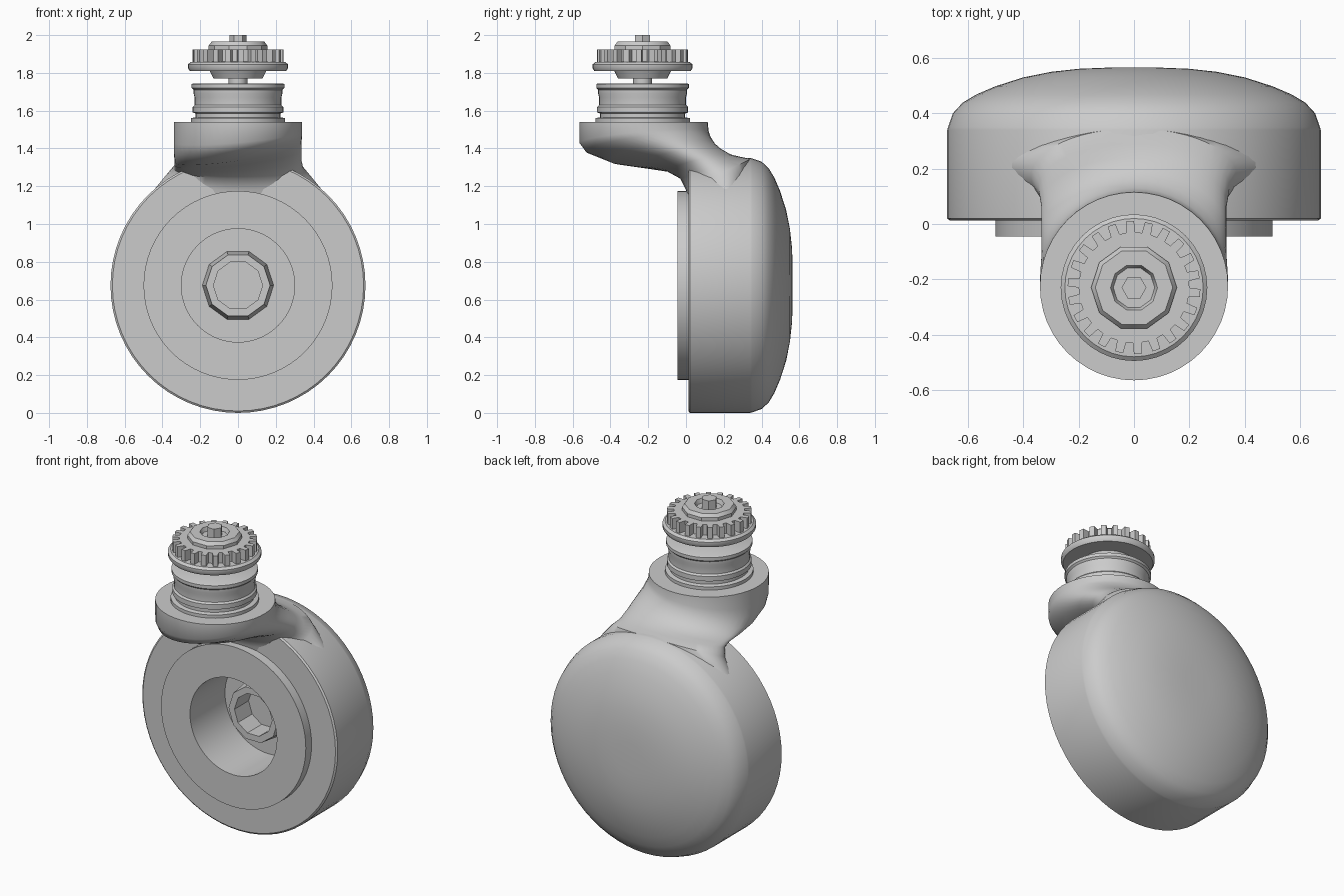
import bpy, bmesh, math
from mathutils import Vector

cube = bpy.data.objects.get("Cube")
if cube:
    bpy.data.objects.remove(cube, do_unlink=True)

GREY = (0.6, 0.6, 0.6, 1)
mat = bpy.data.materials.new("plain_grey")
mat.use_nodes = True
mat.diffuse_color = GREY
mat.node_tree.nodes["Principled BSDF"].inputs["Base Color"].default_value = GREY

WHEEL_Z, STEM_Y, TAU = 0.675, -0.23, math.tau


def build(name, rings, angle=35, caps=True):
    """Skin a list of equal-length point rings, with optional end caps."""
    bm = bmesh.new()
    loops = [[bm.verts.new(p) for p in ring] for ring in rings]
    n = len(loops[0])
    for a, b in zip(loops, loops[1:]):
        for i in range(n):
            j = (i + 1) % n
            bm.faces.new((a[i], a[j], b[j], b[i]))
    if caps:
        bm.faces.new(loops[0])
        bm.faces.new(loops[-1])
    bmesh.ops.remove_doubles(bm, verts=bm.verts, dist=1e-5)
    bmesh.ops.recalc_face_normals(bm, faces=bm.faces)
    me = bpy.data.meshes.new(name)
    bm.to_mesh(me)
    bm.free()
    me.materials.append(mat)
    ob = bpy.data.objects.new(name, me)
    bpy.context.collection.objects.link(ob)
    bpy.ops.object.select_all(action="DESELECT")
    ob.select_set(True)
    bpy.context.view_layer.objects.active = ob
    bpy.ops.object.shade_smooth_by_angle(angle=math.radians(angle))


def circle(n):
    return [(math.cos(TAU * i / n), math.sin(TAU * i / n)) for i in range(n)]


def turn_y(name, profile, n=64, caps=True):
    build(name, [[(r * c, y, WHEEL_Z + r * s) for c, s in circle(n)]
                 for r, y in profile], caps=caps)


def turn_z(name, profile, n=40):
    build(name, [[(r * c, STEM_Y + r * s, z) for c, s in circle(n)]
                 for r, z in profile])


# Wheel housing: domed back, flat rim, open cavity in front
turn_y("wheel_housing", [
    (0.1, 0.565), (0.2, 0.561), (0.3, 0.55), (0.4, 0.53), (0.5, 0.498),
    (0.57, 0.468), (0.62, 0.438), (0.655, 0.4), (0.672, 0.35),
    (0.675, 0.34), (0.675, 0.02), (0.665, 0.012), (0.3, 0.012),
    (0.3, 0.3), (0.02, 0.3)])

# Raised front ring around the cavity
turn_y("front_ring", [(0.3, 0.02), (0.5, 0.02), (0.5, -0.045),
                      (0.3, -0.045), (0.3, 0.02)], caps=False)

# Axle socket inside the cavity
turn_y("axle_socket", [(0.19, 0.31), (0.17, 0.15), (0.13, 0.15),
                       (0.13, 0.29), (0.02, 0.29)], 10)

# Neck: tilted oval sections from the swivel collar down into the housing
# front y, front z, back y, back z, half width, sideways tilt
sections = [(-0.565, 1.54, 0.115, 1.54, 0.34, 0), (-0.565, 1.43, 0.12, 1.49, 0.34, 0.03),
            (-0.53, 1.385, 0.13, 1.46, 0.34, 0.045), (-0.4, 1.335, 0.155, 1.42, 0.335, 0.05),
            (-0.25, 1.31, 0.19, 1.39, 0.335, 0.04), (-0.1, 1.28, 0.24, 1.365, 0.335, 0.02),
            (-0.03, 1.24, 0.29, 1.355, 0.345, 0), (0.0, 1.18, 0.345, 1.345, 0.372, 0),
            (0.01, 1.1, 0.35, 1.3, 0.422, 0), (0.03, 1.0, 0.34, 1.22, 0.495, 0)]
rings = []
for fy, fz, by, bz, w, tilt in sections:
    front, back = Vector((0, fy, fz)), Vector((0, by, bz))
    mid, half, side = (front + back) / 2, (back - front) / 2, Vector((w, 0, tilt))
    rings.append([mid + half * s + side * c for c, s in circle(48)])
build("neck", rings, 40)

# Stem with grooves
turn_z("stem", [(0.25, 1.53), (0.25, 1.56), (0.225, 1.565), (0.225, 1.585),
                (0.24, 1.59), (0.24, 1.62), (0.23, 1.63), (0.23, 1.67),
                (0.235, 1.69), (0.235, 1.71), (0.245, 1.72), (0.245, 1.74),
                (0.235, 1.745)])
turn_z("stem_core", [(0.05, 1.73), (0.05, 1.79)], 12)

# Flange under the gear, with its stepped underside
turn_z("flange", [(0.13, 1.77), (0.15, 1.81), (0.255, 1.81), (0.265, 1.825),
                  (0.265, 1.845), (0.25, 1.857), (0.19, 1.86)])

# Toothed gear
TEETH = 22
outline = []
for k in range(TEETH):
    for offset, r in ((0, 0.2), (0.42, 0.2), (0.5, 0.24), (0.92, 0.24)):
        a = TAU * (k + offset) / TEETH
        outline.append((r * math.cos(a), STEM_Y + r * math.sin(a)))
build("gear", [[(x, y, z) for x, y in outline] for z in (1.85, 1.925)], 20)

# Cap nut and pin
turn_z("cap_nut", [(0.155, 1.92), (0.155, 1.945), (0.14, 1.965),
                   (0.085, 1.965), (0.075, 1.94)], 10)
turn_z("pin", [(0.045, 1.93), (0.045, 2.0)], 6)
